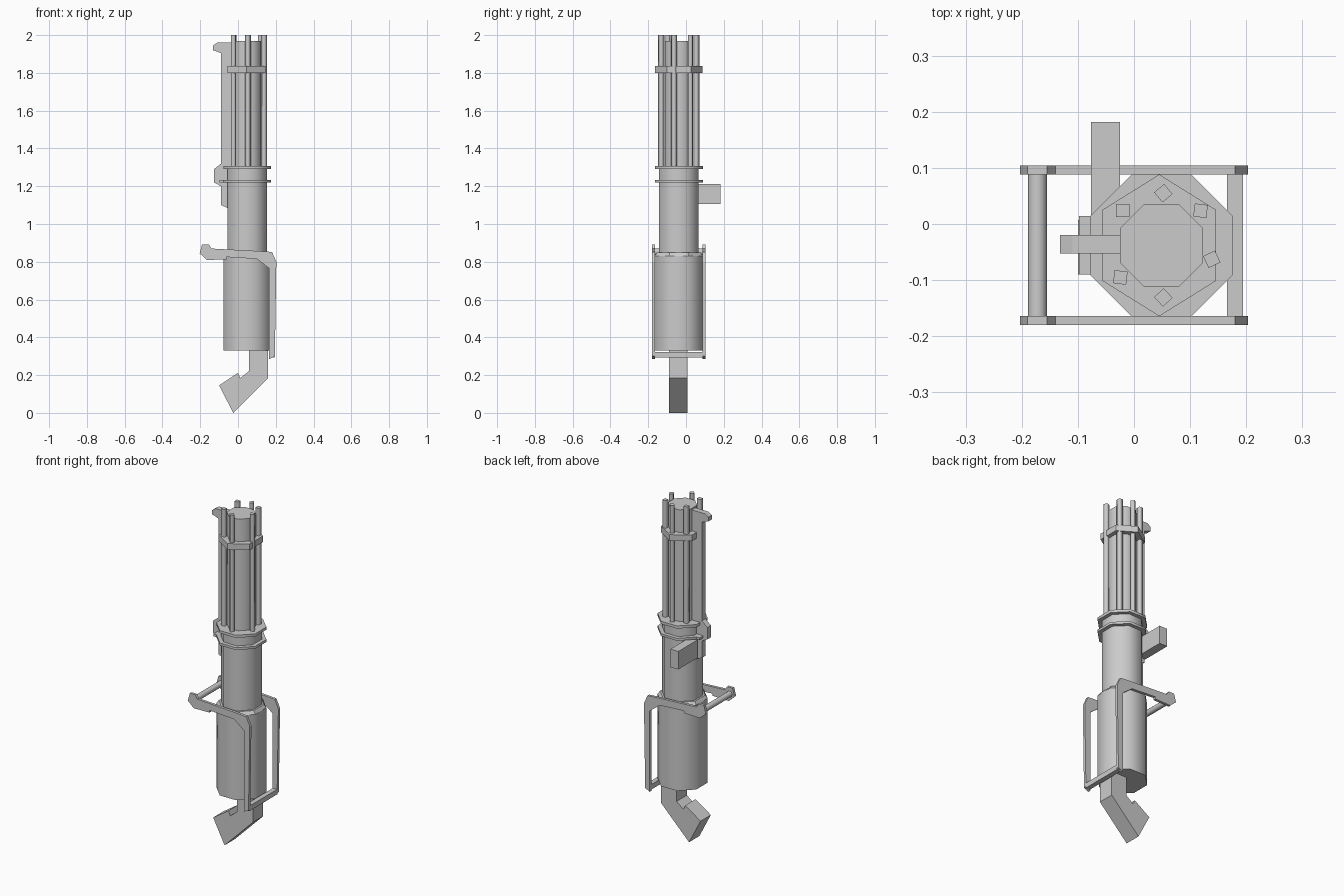
import bpy, bmesh, math
from math import radians, cos, sin

if "Cube" in bpy.data.objects:
    bpy.data.objects.remove(bpy.data.objects["Cube"])

CX, CY = 0.049, -0.038          # axis of the rotary body


def make_object(name, bm):
    bmesh.ops.recalc_face_normals(bm, faces=bm.faces)
    mesh = bpy.data.meshes.new(name)
    bm.to_mesh(mesh)
    bm.free()
    obj = bpy.data.objects.new(name, mesh)
    bpy.context.collection.objects.link(obj)
    return obj


def prism(name, sides, radius, z0, z1, x=CX, y=CY, turn=0.0, top=None, smooth=True):
    """Upright prism with rounded-looking sides and flat caps."""
    bm = bmesh.new()
    bmesh.ops.create_cone(bm, cap_ends=True, segments=sides, radius1=radius,
                          radius2=radius if top is None else top, depth=z1 - z0)
    obj = make_object(name, bm)
    for p in obj.data.polygons:
        p.use_smooth = smooth and abs(p.normal.z) < 0.5
    obj.location = (x, y, (z0 + z1) / 2)
    obj.rotation_euler.z = radians(turn)
    return obj


def octagon(name, apothem, z0, z1, top=None):
    k = 1 / cos(math.pi / 8)
    return prism(name, 8, apothem * k, z0, z1, turn=22.5,
                 top=None if top is None else top * k)


def plate(name, profile, y0, y1):
    """Extrude an x/z outline along y."""
    bm = bmesh.new()
    face = bm.faces.new([bm.verts.new((x, y0, z)) for x, z in profile])
    ext = bmesh.ops.extrude_face_region(bm, geom=[face])
    verts = [v for v in ext["geom"] if isinstance(v, bmesh.types.BMVert)]
    bmesh.ops.translate(bm, verts=verts, vec=(0, y1 - y0, 0))
    return make_object(name, bm)


def box(name, x0, x1, y0, y1, z0, z1):
    return plate(name, [(x0, z0), (x1, z0), (x1, z1), (x0, z1)], y0, y1)


# Main housing, receiver and collar rings
octagon("motor_housing", 0.127, 0.33, 0.83)
octagon("housing_bevel", 0.127, 0.83, 0.848, top=0.115)
octagon("receiver", 0.105, 0.84, 1.30)
octagon("lower_collar", 0.127, 1.22, 1.234)
octagon("upper_collar", 0.127, 1.292, 1.308)
box("collar_lug", -0.098, -0.07, CY - 0.052, CY + 0.052, 1.22, 1.234)

# Barrel core, barrels and clamp
octagon("barrel_core", 0.074, 1.30, 1.97)
barrels = [(88, 40), (41.5, -7), (-15.5, 25), (-88, 43), (-142, -7), (138, 0)]
for i, (angle, turn) in enumerate(barrels):
    a = radians(angle)
    prism(f"barrel_{i + 1}", 4, 0.0165, 1.30, 2.0,
          CX + 0.093 * cos(a), CY + 0.093 * sin(a), turn + 45)
clamp = prism("barrel_clamp", 6, 0.117, 1.80, 1.836, CX - 0.004, turn=0, smooth=False)
clamp.scale.y = 1.08

# Sight rail along the left side, with two raised lugs
plate("sight_rail", [(-0.02, 1.085), (-0.055, 1.085), (-0.09, 1.10), (-0.09, 1.20),
                     (-0.127, 1.22), (-0.127, 1.29), (-0.09, 1.32), (-0.09, 1.905),
                     (-0.132, 1.92), (-0.132, 1.945), (-0.11, 1.96), (-0.02, 1.96)],
      -0.053, -0.02)

# Feed box at the back
box("feed_box", -0.077, -0.025, 0.0, 0.182, 1.105, 1.212)

# Carrying frame: two side plates and two cross bars
frame = [(-0.203, 0.845), (-0.19, 0.892), (-0.155, 0.892), (-0.14, 0.87), (0.105, 0.857),
         (0.18, 0.852), (0.203, 0.80), (0.195, 0.30), (0.165, 0.285), (0.165, 0.765),
         (0.10, 0.815), (-0.06, 0.825), (-0.06, 0.812), (-0.165, 0.81)]
plate("front_frame_plate", frame, -0.18, -0.164)
plate("back_frame_plate", frame, 0.088, 0.104)
box("frame_cross_bar", 0.166, 0.194, -0.17, 0.095, 0.292, 0.322)
grip = prism("carry_grip", 12, 0.017, 0, 0.262, smooth=True)
grip.rotation_euler.x = radians(90)
grip.location = (-0.172, CY, 0.853)

# Rear stock
plate("rear_stock", [(0.057, 0.34), (0.057, 0.22), (0.012, 0.185), (0.0, 0.212),
                     (-0.1, 0.145), (-0.025, 0.0), (0.16, 0.185), (0.16, 0.34)],
      -0.09, 0.007)
